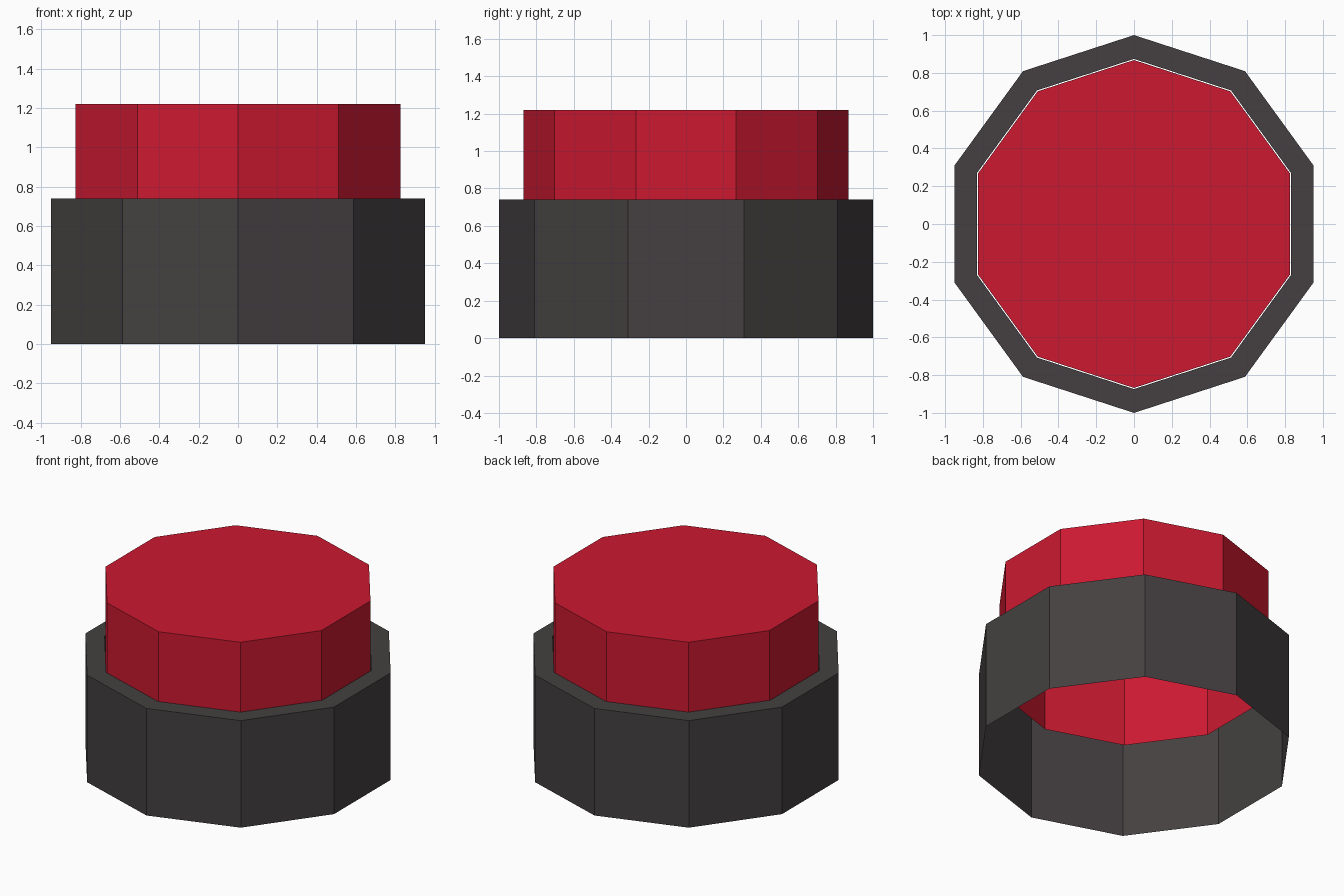
import bpy, bmesh
from math import sin, cos, pi

if "Cube" in bpy.data.objects:
    bpy.data.objects.remove(bpy.data.objects["Cube"])

SIDES = 10


def ring_shell(name, profile, color, cap=False):
    """Sweep a (radius, z) profile around z; cap closes the last ring."""
    bm = bmesh.new()
    rings = []
    for r, z in profile:
        angles = [pi / 2 + 2 * pi * i / SIDES for i in range(SIDES)]
        rings.append([bm.verts.new((r * cos(a), r * sin(a), z)) for a in angles])
    for lo, hi in zip(rings, rings[1:]):
        for i in range(SIDES):
            j = (i + 1) % SIDES
            bm.faces.new((lo[i], lo[j], hi[j], hi[i]))
    if cap:
        bm.faces.new(rings[-1])
    mesh = bpy.data.meshes.new(name)
    bm.to_mesh(mesh)
    bm.free()
    mat = bpy.data.materials.new(name + "_color")
    mat.diffuse_color = color
    mat.use_nodes = True
    mat.node_tree.nodes["Principled BSDF"].inputs["Base Color"].default_value = mat.diffuse_color
    mesh.materials.append(mat)
    obj = bpy.data.objects.new(name, mesh)
    bpy.context.collection.objects.link(obj)
    return obj


# Dark housing: open bottom, flat rim with a hole for the button
ring_shell("housing", [(1.0, 0), (1.0, 0.74), (0.874, 0.74)],
           (0.058, 0.051, 0.052, 1))

# Red push button: open-bottomed cap reaching down inside the housing
ring_shell("push_button", [(0.868, 0.58), (0.868, 1.22)],
           (0.60, 0.010, 0.030, 1), cap=True)
